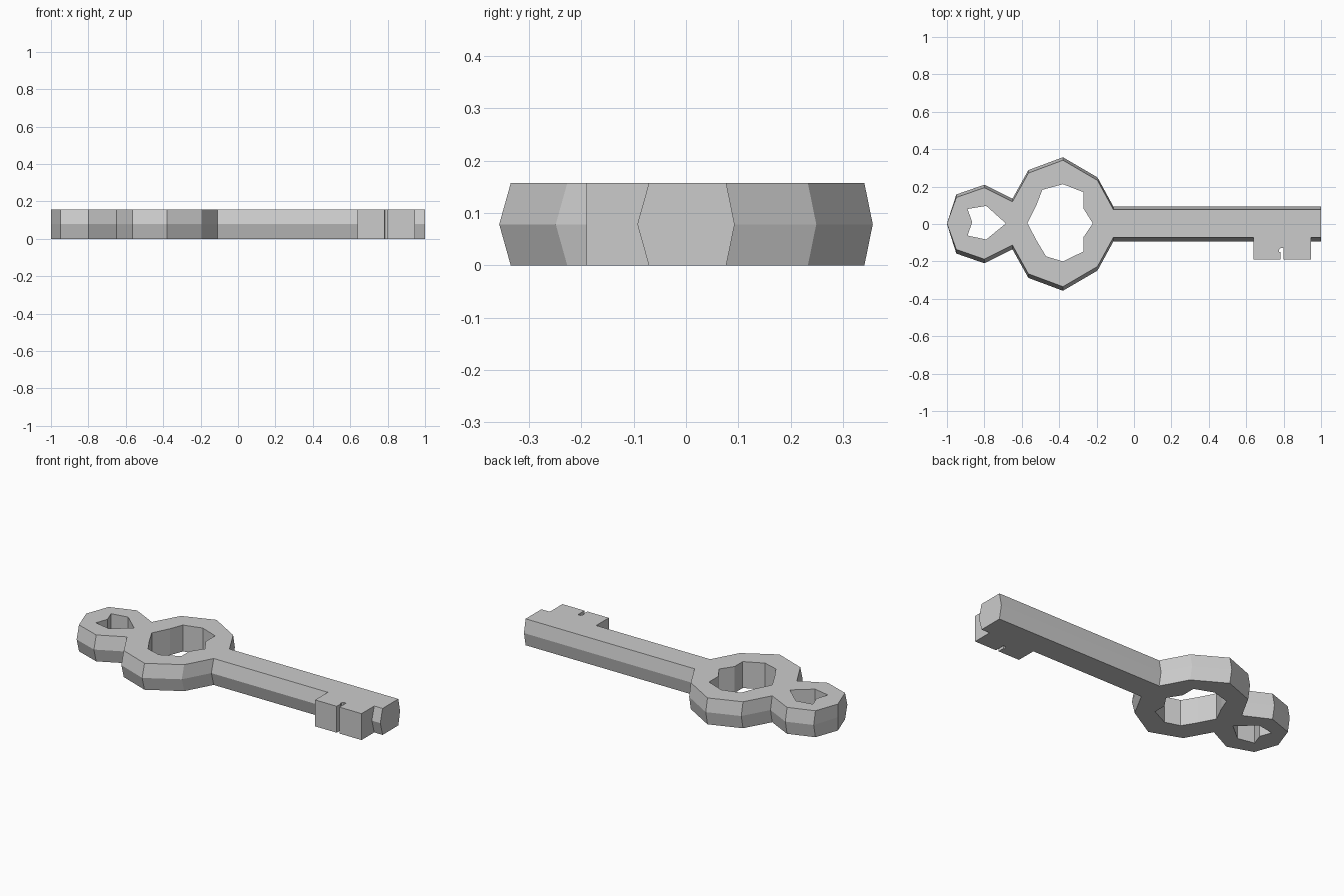
import bpy
import bmesh

cube = bpy.data.objects.get("Cube")
if cube:
    bpy.data.objects.remove(cube, do_unlink=True)

HEIGHT = 0.157

# Single grey metal
metal = bpy.data.materials.new("grey_metal")
metal.use_nodes = True
GREY = (0.6, 0.6, 0.6, 1)
metal.diffuse_color = GREY
metal.node_tree.nodes["Principled BSDF"].inputs["Base Color"].default_value = GREY


def ring(bm, points, z):
    """Closed loop of vertices and edges at height z."""
    verts = [bm.verts.new((x, y, z)) for x, y in points]
    edges = [bm.edges.new((a, b)) for a, b in zip(verts, verts[1:] + verts[:1])]
    return verts, edges


def wall(bm, low, high):
    """Band of quads joining two matching loops."""
    for i in range(len(low)):
        j = (i + 1) % len(low)
        bm.faces.new((low[i], low[j], high[j], high[i]))


def build(name, loops_per_wall):
    """Each wall is a stack of (points, z); end loops are filled as flat caps."""
    bm = bmesh.new()
    bottom, top = [], []
    for stack in loops_per_wall:
        rings = [ring(bm, pts, z) for pts, z in stack]
        for (low, _), (high, _) in zip(rings, rings[1:]):
            wall(bm, low, high)
        bottom += rings[0][1]
        top += rings[-1][1]
    for edges, normal in ((bottom, (0, 0, -1)), (top, (0, 0, 1))):
        bmesh.ops.triangle_fill(bm, edges=edges, use_beauty=True, normal=normal)
    bmesh.ops.recalc_face_normals(bm, faces=bm.faces)
    mesh = bpy.data.meshes.new(name)
    bm.to_mesh(mesh)
    bm.free()
    mesh.materials.append(metal)
    obj = bpy.data.objects.new(name, mesh)
    bpy.context.collection.objects.link(obj)
    return obj


def straight(points):
    return [(points, 0), (points, HEIGHT)]


# Key body: mirrored outline, widest at mid height
half = [(-0.95, 0.158), (-0.8, 0.21), (-0.65, 0.135), (-0.565, 0.288),
        (-0.38, 0.357), (-0.195, 0.249), (-0.11, 0.093), (1, 0.093)]


def outline(inset, shift):
    upper = [(x, y - inset + shift) for x, y in half]
    lower = [(x, inset - y + shift) for x, y in reversed(half)]
    return [(-1, shift)] + upper + lower


face = outline(0.019, 0.003)
body = [(face, 0), (outline(0, 0), HEIGHT / 2), (face, HEIGHT)]

# Holes through the small and the large bow
small_hole = [(-0.89, 0.08), (-0.79, 0.097), (-0.685, 0.003),
              (-0.79, -0.083), (-0.89, -0.062), (-0.865, 0.01)]
large_hole = [(-0.57, 0.005), (-0.52, 0.105), (-0.49, 0.183), (-0.38, 0.213),
              (-0.27, 0.17), (-0.27, 0.083), (-0.22, 0.003), (-0.27, -0.07),
              (-0.27, -0.147), (-0.38, -0.2), (-0.47, -0.173), (-0.52, -0.09)]
build("key_body", [body, straight(small_hole), straight(large_hole)])

# Toothed bit with a narrow slot
bit = [(0.64, -0.069), (0.64, -0.19), (0.782, -0.19), (0.782, -0.15),
       (0.776, -0.15), (0.776, -0.138), (0.785, -0.128), (0.8, -0.128),
       (0.8, -0.19), (0.945, -0.19), (0.945, -0.069)]
build("key_bit", [straight(bit)])
